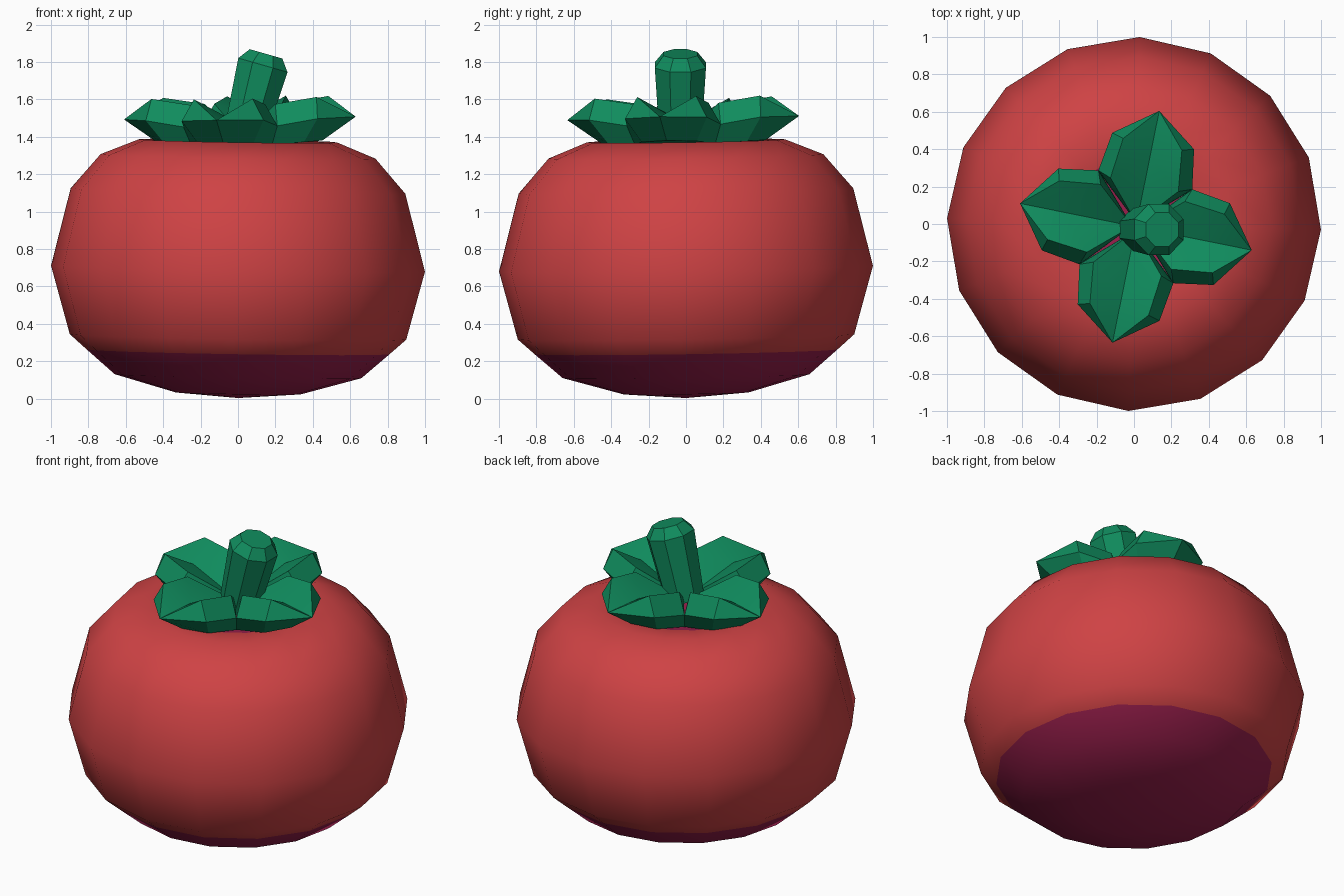
import bpy, bmesh, math
from mathutils import Vector, Matrix

if "Cube" in bpy.data.objects:
    bpy.data.objects.remove(bpy.data.objects["Cube"])


def material(name, rgb):
    m = bpy.data.materials.new(name)
    m.diffuse_color = (*rgb, 1)
    m.use_nodes = True
    m.node_tree.nodes["Principled BSDF"].inputs["Base Color"].default_value = m.diffuse_color
    return m


red = material("tomato red", (0.62, 0.055, 0.058))
plum = material("dark plum", (0.33, 0.014, 0.075))
green = material("leaf green", (0.005, 0.26, 0.11))


def finish(bm, name, mats, angle):
    bmesh.ops.remove_doubles(bm, verts=bm.verts, dist=0.0005)
    bmesh.ops.recalc_face_normals(bm, faces=bm.faces)
    me = bpy.data.meshes.new(name)
    bm.to_mesh(me)
    bm.free()
    for m in mats:
        me.materials.append(m)
    ob = bpy.data.objects.new(name, me)
    bpy.context.collection.objects.link(ob)
    bpy.ops.object.select_all(action='DESELECT')
    ob.select_set(True)
    bpy.context.view_layer.objects.active = ob
    bpy.ops.object.shade_smooth_by_angle(angle=math.radians(angle))
    return ob


def loft(bm, rings, sides, turn=0.0):
    """Join (radius, matrix) rings into a skin; zero radius closes the end."""
    loops = []
    for r, mat in rings:
        if r == 0:
            loops.append([bm.verts.new(mat @ Vector((0, 0, 0)))] * sides)
        else:
            loops.append([bm.verts.new(mat @ Vector((
                r * math.cos(turn + math.tau * i / sides),
                r * math.sin(turn + math.tau * i / sides), 0))) for i in range(sides)])
    bands = []
    for a, b in zip(loops, loops[1:]):
        band = []
        for i in range(sides):
            j = (i + 1) % sides
            corners = list(dict.fromkeys((a[i], a[j], b[j], b[i])))
            band.append(bm.faces.new(corners))
        bands.append(band)
    return bands


# Fruit: 16-sided, slightly leaning, plum underside and plum hollow under the leaves
profile = [(0, 0.003), (0.335, 0.028), (0.66, 0.12), (0.81, 0.25), (0.90, 0.33),
           (1.0, 0.695), (0.895, 1.11), (0.735, 1.295), (0.53, 1.378),
           (0.36, 1.36), (0, 1.28)]
bm = bmesh.new()
bands = loft(bm, [(r, Matrix.Translation((0, 0, z))) for r, z in profile], 16, math.radians(-1.7))
for k in (0, 1, 2, len(bands) - 1):
    for f in bands[k]:
        f.material_index = 1
for v in bm.verts:
    v.co.z += 0.016 * (v.co.y - v.co.x)
finish(bm, "fruit", [red, plum], 50)

# Leaves: one cupped, thick leaf repeated four times around the stem
bm = bmesh.new()
for k in range(4):
    a = math.radians(-11.4 + 90 * k)

    def P(u, v, z):
        x = 0.01 + u * math.cos(a) - v * math.sin(a)
        y = -0.015 + u * math.sin(a) + v * math.cos(a)
        return bm.verts.new((x, y, z + 0.015 * (x + y)))

    tip, mid, base = P(0.632, 0, 1.50), P(0.38, 0, 1.515), P(0.02, 0, 1.41)
    keel, root = P(0.45, 0, 1.375), P(0.02, 0, 1.34)
    for s in (1, -1):
        rim1, rim2 = P(0.45, s * 0.16, 1.61), P(0.23, s * 0.185, 1.575)
        out1, out2 = P(0.468, s * 0.223, 1.495), P(0.256, s * 0.256, 1.46)
        low = P(0.22, s * 0.22, 1.36)
        low1 = P(0.38, s * 0.15, 1.37)
        for face in ((tip, rim1, mid), (mid, rim1, rim2), (mid, rim2, base),
                     (tip, out1, rim1), (rim1, out1, out2, rim2), (rim2, out2, base),
                     (tip, keel, low1, out1), (out1, low1, low, out2),
                     (keel, root, low, low1), (out2, low, root, base)):
            bm.faces.new(face if s > 0 else face[::-1])
finish(bm, "leaves", [green], 25)

# Stem: leaning octagonal stub with a bevelled top
lean = Matrix.Rotation(math.radians(16), 4, 'Y')


def at(x, z):
    return Matrix.Translation((x, -0.03, z)) @ lean


bm = bmesh.new()
loft(bm, [(0, at(0.03, 1.39)), (0.12, at(0.03, 1.39)), (0.148, at(0.133, 1.783)),
          (0.098, at(0.15, 1.843)), (0, at(0.15, 1.843))], 8, math.pi / 8)
finish(bm, "stem", [green], 25)
